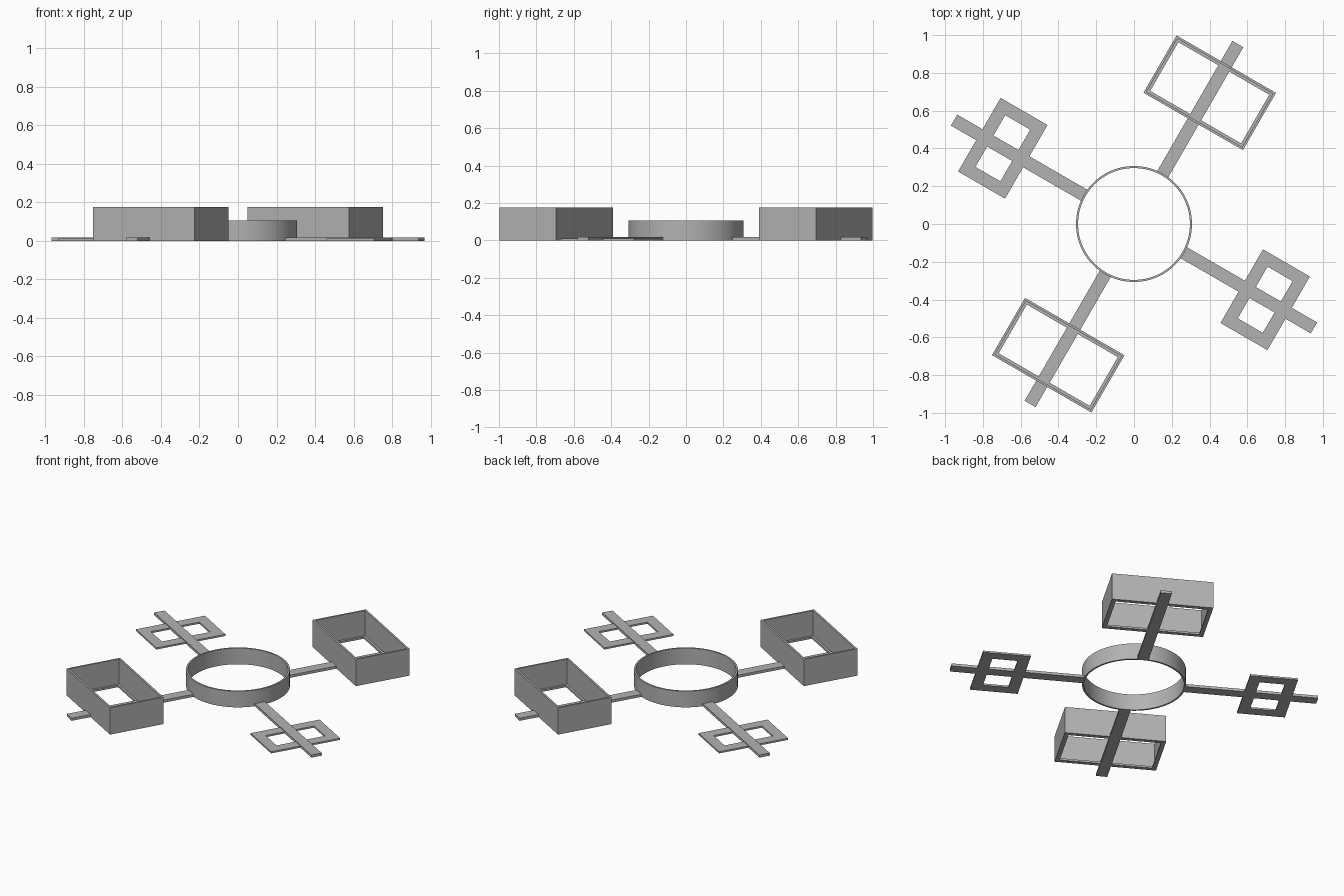
import bpy, bmesh
from math import sin, cos, pi, radians
from mathutils import Matrix

cube = bpy.data.objects.get("Cube")
if cube:
    bpy.data.objects.remove(cube, do_unlink=True)

grey = bpy.data.materials.new("plain grey")
grey.use_nodes = True
colour = (0.45, 0.45, 0.45, 1)
grey.diffuse_color = colour
grey.node_tree.nodes["Principled BSDF"].inputs["Base Color"].default_value = colour


def rect(length, width, inset, z):
    """Rectangle loop with its sides moved inward by inset."""
    a, b = length / 2 - inset, width / 2 - inset
    return [(-a, -b, z), (a, -b, z), (a, b, z), (-a, b, z)]


def circle(r, z, n=96):
    return [(r * cos(2 * pi * i / n), r * sin(2 * pi * i / n), z) for i in range(n)]


def hollow(name, loops, place=Matrix()):
    """Join successive loops, and the last to the first, into a closed tube."""
    bm = bmesh.new()
    rows = [[bm.verts.new(p) for p in loop] for loop in loops]
    n = len(rows[0])
    for k, row in enumerate(rows):
        nxt = rows[(k + 1) % len(rows)]
        for i in range(n):
            j = (i + 1) % n
            bm.faces.new((row[i], row[j], nxt[j], nxt[i]))
    return finish(name, bm, place)


def finish(name, bm, place):
    bmesh.ops.recalc_face_normals(bm, faces=bm.faces)
    mesh = bpy.data.meshes.new(name)
    bm.to_mesh(mesh)
    bm.free()
    mesh.materials.append(grey)
    obj = bpy.data.objects.new(name, mesh)
    obj.matrix_world = place
    bpy.context.collection.objects.link(obj)
    return obj


def spoke(angle, r):
    """Local x points outward along the spoke."""
    return Matrix.Rotation(radians(angle), 4, "Z") @ Matrix.Translation((r, 0, 0))


# Central ring
R, RING_H, RING_WALL = 0.307, 0.105, 0.011
ring = hollow("central_ring", [circle(R, 0), circle(R, RING_H),
                               circle(R - RING_WALL, RING_H), circle(R - RING_WALL, 0)])
bpy.context.view_layer.objects.active = ring
ring.select_set(True)
bpy.ops.object.shade_smooth_by_angle()

# Radial arms
ARM_IN, ARM_OUT, ARM_W, ARM_H = 0.3, 1.1, 0.067, 0.017
REACH = 0.802
for side, angle in (("back", 60), ("right", 150), ("front", 240), ("left", 330)):
    bm = bmesh.new()
    size = Matrix.Diagonal((ARM_OUT - ARM_IN, ARM_W, ARM_H, 1))
    bmesh.ops.create_cube(bm, size=1, matrix=Matrix.Translation((0, 0, ARM_H / 2)) @ size)
    finish(side + "_arm", bm, spoke(angle, (ARM_IN + ARM_OUT) / 2))

# Open boxes with a narrow ledge around the bottom
L, W, BOX_H, WALL, LEDGE, LEDGE_H = 0.35, 0.608, 0.175, 0.012, 0.026, 0.012
for side, angle in (("back", 60), ("front", 240)):
    hollow(side + "_open_box",
           [rect(L, W, 0, 0), rect(L, W, 0, BOX_H), rect(L, W, WALL, BOX_H),
            rect(L, W, WALL, LEDGE_H), rect(L, W, LEDGE, LEDGE_H), rect(L, W, LEDGE, 0)],
           spoke(angle, REACH))

# Flat frames
L, W, BAND, FRAME_H = 0.287, 0.45, 0.067, 0.011
for side, angle in (("right", 150), ("left", 330)):
    hollow(side + "_flat_frame",
           [rect(L, W, 0, 0), rect(L, W, 0, FRAME_H),
            rect(L, W, BAND, FRAME_H), rect(L, W, BAND, 0)],
           spoke(angle, REACH))
